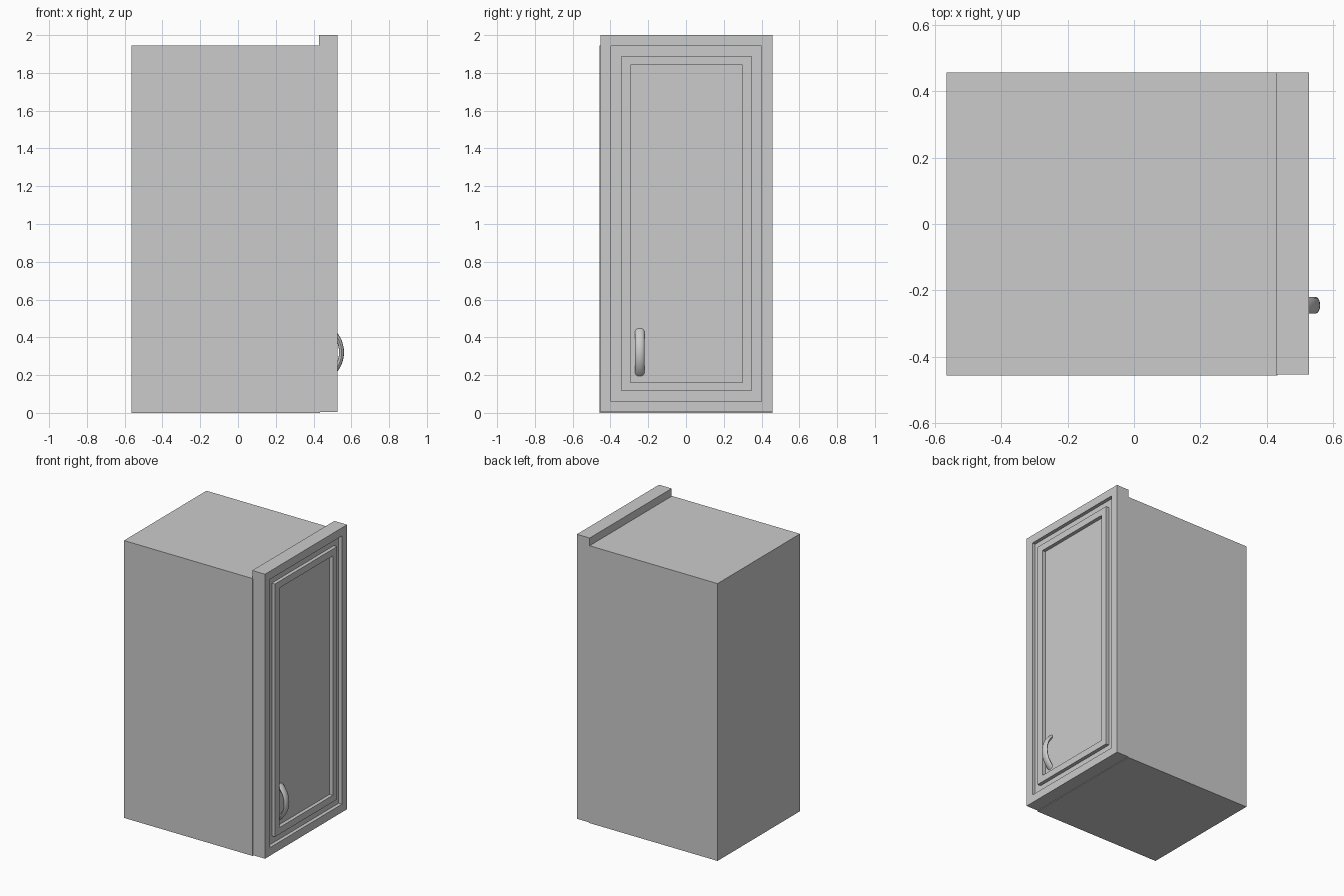
import bpy, bmesh
from math import sin, cos, pi, radians
from mathutils import Vector, Matrix

if "Cube" in bpy.data.objects:
    bpy.data.objects.remove(bpy.data.objects["Cube"])


def finish(bm, name):
    bmesh.ops.recalc_face_normals(bm, faces=bm.faces)
    mesh = bpy.data.meshes.new(name)
    bm.to_mesh(mesh)
    bm.free()
    obj = bpy.data.objects.new(name, mesh)
    bpy.context.collection.objects.link(obj)
    return obj


def box(lo, hi):
    lo, hi = Vector(lo), Vector(hi)
    bm = bmesh.new()
    bmesh.ops.create_cube(bm, size=1, matrix=Matrix.Translation((lo + hi) / 2)
                          @ Matrix.Diagonal((*(hi - lo), 1)))
    return bm


# Cabinet body
finish(box((-0.565, -0.457, 0), (0.433, 0.457, 1.946)), "cabinet_body")

# Door with stepped rectangular grooves: groove, raised bead, recessed panel
bm = box((0.428, -0.453, 0.004), (0.527, 0.457, 2.0))
panel = max(bm.faces, key=lambda f: f.calc_center_median().x)
for inset, step in ((0.057, -0.025), (0.054, 0.025), (0.047, -0.025)):
    bmesh.ops.inset_region(bm, faces=[panel], thickness=inset, use_even_offset=True)
    panel = bmesh.ops.extrude_discrete_faces(bm, faces=[panel])["faces"][0]
    bmesh.ops.translate(bm, verts=panel.verts, vec=(step, 0, 0))
finish(bm, "door")

# Arched handle: flattened tube swept along an arc, feet sunk into the panel
ARC, SIDES, RADIUS, SWEEP = 16, 12, 0.154, radians(54)
bm = bmesh.new()
rings = []
for i in range(ARC + 1):
    a = SWEEP * (2 * i / ARC - 1)
    ring = []
    for j in range(SIDES):
        t = 2 * pi * j / SIDES
        r = RADIUS + 0.013 * cos(t)
        ring.append(bm.verts.new((0.394 + r * cos(a),
                                  -0.245 + 0.025 * sin(t),
                                  0.321 + r * sin(a))))
    rings.append(ring)
for p, q in zip(rings, rings[1:]):
    for j in range(SIDES):
        k = (j + 1) % SIDES
        bm.faces.new((p[j], p[k], q[k], q[j]))
bm.faces.new(rings[0])
bm.faces.new(rings[-1])
handle = finish(bm, "handle")
bpy.context.view_layer.objects.active = handle
handle.select_set(True)
bpy.ops.object.shade_smooth_by_angle(angle=radians(40))
